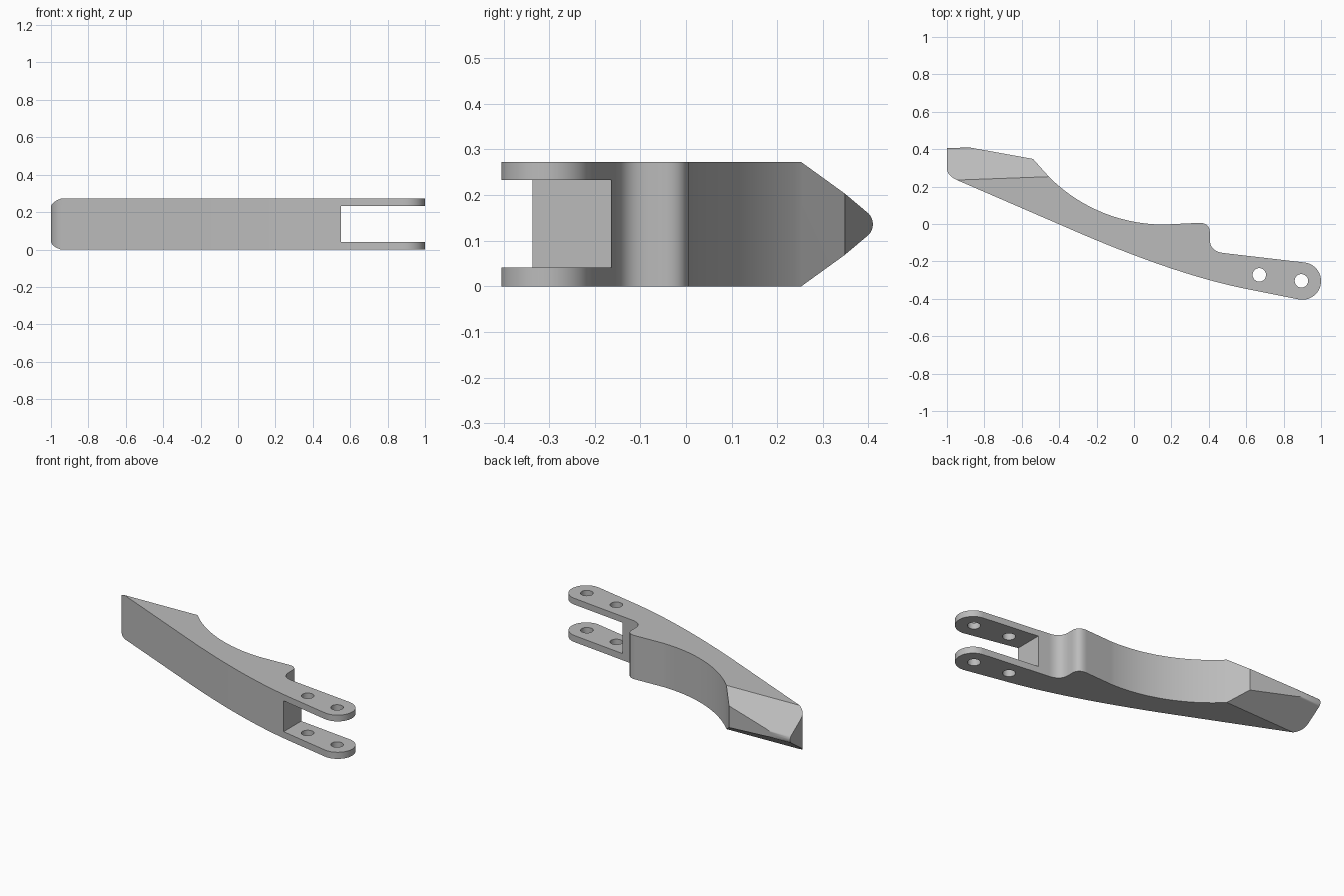
import bpy, bmesh
from math import sin, cos, radians, asin
from mathutils import Vector

cube = bpy.data.objects.get("Cube")
if cube:
    bpy.data.objects.remove(cube, do_unlink=True)

HEIGHT = 0.272
MID = HEIGHT / 2

grey = bpy.data.materials.new("plain grey")
grey.use_nodes = True
COLOUR = (0.5, 0.5, 0.5, 1)
grey.diffuse_color = COLOUR
grey.node_tree.nodes["Principled BSDF"].inputs["Base Color"].default_value = COLOUR


def arc(cx, cy, r, a0, a1, n):
    """Points on a circle between two angles in degrees."""
    angles = [radians(a0 + (a1 - a0) * i / n) for i in range(n + 1)]
    return [(cx + r * cos(a), cy + r * sin(a)) for a in angles]


def curve(p, c, q, n):
    """Quadratic curve from p to q, pulled towards c."""
    p, c, q = Vector(p), Vector(c), Vector(q)
    ts = [i / n for i in range(n + 1)]
    return [tuple(p * (1 - t) ** 2 + c * 2 * t * (1 - t) + q * t * t) for t in ts]


def add_object(name, bm):
    bmesh.ops.recalc_face_normals(bm, faces=bm.faces)
    mesh = bpy.data.meshes.new(name)
    bm.to_mesh(mesh)
    bm.free()
    mesh.materials.append(grey)
    obj = bpy.data.objects.new(name, mesh)
    bpy.context.collection.objects.link(obj)
    return obj


def prism(points, z0, z1):
    """Extrude a plan outline between two heights."""
    bm = bmesh.new()
    face = bm.faces.new([bm.verts.new((x, y, z0)) for x, y in points])
    top = bmesh.ops.extrude_face_region(bm, geom=[face])["geom"]
    verts = [v for v in top if isinstance(v, bmesh.types.BMVert)]
    bmesh.ops.translate(bm, verts=verts, vec=(0, 0, z1 - z0))
    bmesh.ops.recalc_face_normals(bm, faces=bm.faces)
    return bm


# Plan outline, anticlockwise from the blunt tip
outline = curve((-1, 0.30), (-1, 0.255), (-0.935, 0.23), 8)
outline += curve((-0.3, -0.045), (0.23, -0.273), (0.6, -0.347), 24)
outline += arc(0.9, -0.305, 0.1, -101, 83, 28)
outline += curve((0.476, -0.155), (0.405, -0.145), (0.405, -0.08), 10)
outline += curve((0.405, -0.055), (0.41, 0.008), (0.345, 0.006), 10)
grip_end = 270 - asin(0.615 / 0.867) * 57.2958
outline += arc(0.16, 0.864, 0.867, 270, grip_end, 28)
outline += [(-0.54, 0.348), (-1, 0.431)]
bm = prism(outline, 0, HEIGHT)

# Wedge the tip: two sloping planes joined by a rounded ridge
along = Vector((0.495, 0.018, 0)).normalized()
across = Vector((-along.y, along.x, 0))
ridge_centre = Vector((-1, 0.233, MID)) + across * 0.142
SLOPE, STEPS, RIDGE = 55, 10, 0.03
for i in range(STEPS + 1):
    a = radians(-SLOPE + 2 * SLOPE * i / STEPS)
    normal = across * cos(a) + Vector((0, 0, sin(a)))
    cut = bmesh.ops.bisect_plane(
        bm, geom=bm.verts[:] + bm.edges[:] + bm.faces[:],
        plane_co=ridge_centre + normal * RIDGE, plane_no=normal, clear_outer=True)
    edges = [e for e in cut["geom_cut"]
             if isinstance(e, bmesh.types.BMEdge) and e.is_boundary]
    if edges:
        bmesh.ops.edgeloop_fill(bm, edges=edges)
lever = add_object("lever_body", bm)

# Fork slot and the two pin holes
slot = prism([(0.55, -0.6), (1.2, -0.6), (1.2, 0.1), (0.55, 0.1)], 0.041, 0.233)
cutters = [add_object("fork_slot_cutter", slot)]
for name, x, y in (("inner", 0.67, -0.272), ("outer", 0.895, -0.304)):
    hole = prism(arc(x, y, 0.036, 0, 348.75, 31), -0.1, HEIGHT + 0.1)
    cutters.append(add_object(name + "_pin_hole_cutter", hole))

bpy.ops.object.select_all(action="DESELECT")
lever.select_set(True)
bpy.context.view_layer.objects.active = lever
for cutter in cutters:
    cutter.hide_render = True
    mod = lever.modifiers.new("cut", "BOOLEAN")
    mod.operation = "DIFFERENCE"
    mod.solver = "EXACT"
    mod.object = cutter
    bpy.ops.object.modifier_apply(modifier=mod.name)
    bpy.data.objects.remove(cutter, do_unlink=True)

# Smooth curved walls, crisp edges
bpy.ops.object.shade_smooth_by_angle(angle=radians(28))
weighted = lever.modifiers.new("even shading", "WEIGHTED_NORMAL")
weighted.keep_sharp = True
